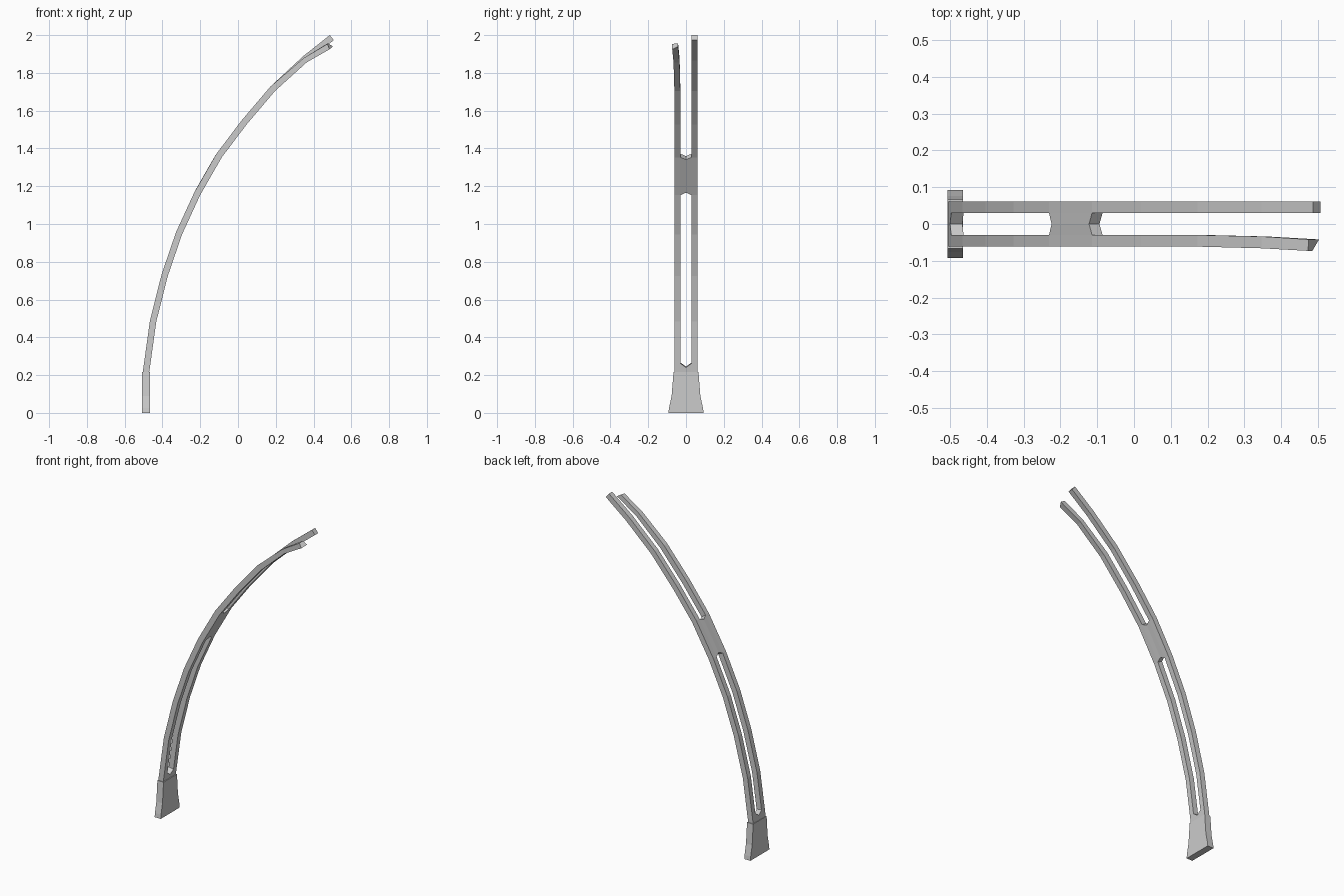
import bpy, bmesh
from mathutils import Vector

if "Cube" in bpy.data.objects:
    bpy.data.objects.remove(bpy.data.objects["Cube"])

THICK = 0.034


def make_object(name, bm):
    bmesh.ops.recalc_face_normals(bm, faces=bm.faces)
    mesh = bpy.data.meshes.new(name)
    bm.to_mesh(mesh)
    bm.free()
    obj = bpy.data.objects.new(name, mesh)
    bpy.context.collection.objects.link(obj)


# Outer edge of the curved bar in the x-z plane, foot to tip
path = [Vector(p) for p in (
    (-0.504, 0.217), (-0.497, 0.267), (-0.466, 0.49), (-0.404, 0.735),
    (-0.328, 0.957), (-0.231, 1.168), (-0.114, 1.372), (0.019, 1.548),
    (0.172, 1.728), (0.347, 1.89), (0.486, 2.0))]
lanes = [-0.0615, -0.03, 0.0, 0.03, 0.0615]
last = len(path) - 1

# Bent arm: (outer x, z), (inner x, z), y
bent = {
    (9, 0): ((0.347, 1.878), (0.363, 1.855), -0.066),
    (9, 1): ((0.347, 1.878), (0.363, 1.855), -0.034),
    (10, 0): ((0.473, 1.953), (0.485, 1.925), -0.073),
    (10, 1): ((0.475, 1.957), (0.503, 1.940), -0.042),
}
# Slot ends are pulled along the path at the centre line
notch = {(1, 2): -0.022, (5, 2): 0.015, (6, 2): -0.015}

bm = bmesh.new()
verts = {}


def pair(key):
    """Outer and inner vertex for a (station, lane) key."""
    if key not in verts:
        i, j = key
        tangent = (path[min(i + 1, last)] - path[max(i - 1, 0)]).normalized()
        outer = path[i] + tangent * notch.get(key, 0.0)
        normal = Vector((1, 0)) if i == 0 else Vector((tangent.y, -tangent.x))
        if i == last:
            d = (path[i] - path[i - 1]).normalized()
            normal = Vector((d.y, -d.x))
        inner, y = outer + normal * THICK, lanes[j]
        if key in bent:
            outer, inner, y = bent[key]
        verts[key] = (bm.verts.new((outer[0], y, outer[1])),
                      bm.verts.new((inner[0], y, inner[1])))
    return verts[key]


# Slotted bar: two rails, joined just above the foot and at the bridge
cells = [(i, j) for i in range(last) for j in (0, 3)]
cells += [(i, j) for i in (0, 5) for j in (1, 2)]
edges = {}
for i, j in cells:
    loop = [(i, j), (i, j + 1), (i + 1, j + 1), (i + 1, j)]
    for side in (0, 1):
        bm.faces.new([pair(k)[side] for k in loop])
    for a, b in zip(loop, loop[1:] + loop[:1]):
        edges.setdefault(frozenset((a, b)), []).append((a, b))
# Side walls along every open edge
for uses in edges.values():
    if len(uses) == 1:
        a, b = uses[0]
        bm.faces.new((pair(a)[0], pair(b)[0], pair(b)[1], pair(a)[1]))
make_object("slotted_curved_bar", bm)

# Flared foot: mirrored profile in y-z, extruded along x
half = [(0.093, 0.0), (0.09, 0.025), (0.076, 0.09), (0.066, 0.217)]
outline = half + [(-y, z) for y, z in reversed(half)]
bm = bmesh.new()
face = bm.faces.new([bm.verts.new((-0.507, y, z)) for y, z in outline])
ext = bmesh.ops.extrude_face_region(bm, geom=[face])
bmesh.ops.translate(bm, vec=(0.042, 0, 0),
                    verts=[v for v in ext["geom"] if isinstance(v, bmesh.types.BMVert)])
make_object("flared_foot", bm)
